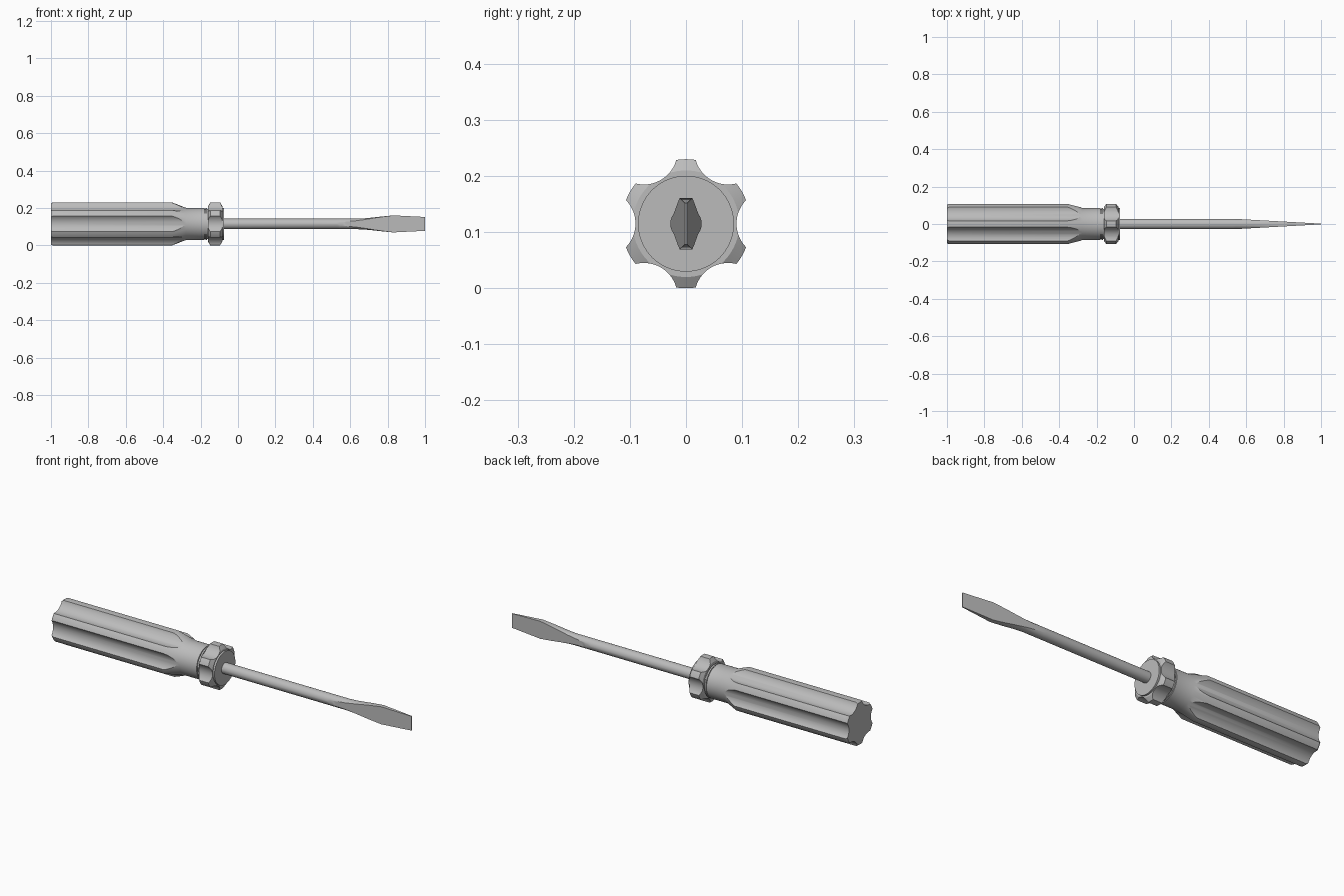
import bpy, bmesh, math

if "Cube" in bpy.data.objects:
    bpy.data.objects.remove(bpy.data.objects["Cube"])

AXIS_Z = 0.115      # height of the tool's long axis
SEG = 72

grey = bpy.data.materials.new("plain_grey")
grey.diffuse_color = (0.5, 0.5, 0.5, 1)
grey.use_nodes = True
grey.node_tree.nodes["Principled BSDF"].inputs["Base Color"].default_value = grey.diffuse_color


def loft(name, rings):
    """Skin a list of equal-length rings of points and cap both ends."""
    bm = bmesh.new()
    loops = [[bm.verts.new(p) for p in ring] for ring in rings]
    n = len(loops[0])
    for a, b in zip(loops, loops[1:]):
        for i in range(n):
            j = (i + 1) % n
            bm.faces.new((a[i], a[j], b[j], b[i]))
    bm.faces.new(loops[0])
    bm.faces.new(loops[-1])
    bmesh.ops.recalc_face_normals(bm, faces=bm.faces)
    mesh = bpy.data.meshes.new(name)
    bm.to_mesh(mesh)
    bm.free()
    obj = bpy.data.objects.new(name, mesh)
    bpy.context.collection.objects.link(obj)
    mesh.materials.append(grey)
    return obj


def turned(name, profile, cy=0.0, cz=AXIS_Z, seg=SEG):
    """Revolve (x, radius) pairs about a line parallel to x."""
    return loft(name, [[(x, cy + r * math.cos(2 * math.pi * i / seg),
                         cz + r * math.sin(2 * math.pi * i / seg))
                        for i in range(seg)] for x, r in profile])


def activate(obj):
    bpy.ops.object.select_all(action='DESELECT')
    obj.select_set(True)
    bpy.context.view_layer.objects.active = obj


def smooth(obj):
    activate(obj)
    bpy.ops.object.shade_smooth_by_angle(angle=math.radians(25))


def cut_flutes(obj, x0, x1):
    """Cut six round grooves along the part."""
    for k in range(6):
        a = k * math.pi / 3
        cutter = turned("flute_cutter", [(x0, 0.06), (x1, 0.06)],
                        0.15 * math.cos(a), AXIS_Z + 0.15 * math.sin(a), 64)
        cutter.hide_render = True
        activate(obj)
        mod = obj.modifiers.new("flute", 'BOOLEAN')
        mod.operation, mod.solver, mod.object = 'DIFFERENCE', 'EXACT', cutter
        bpy.ops.object.modifier_apply(modifier=mod.name)
        bpy.data.objects.remove(cutter)


# Fluted handle with tapered shoulder and round neck
handle = turned("handle", [(-1, 0.109), (-0.99, 0.115), (-0.353, 0.115),
                           (-0.278, 0.086), (-0.178, 0.086)])
cut_flutes(handle, -1.1, -0.2)
smooth(handle)

# Thin grooved ring between neck and collar
smooth(turned("neck_ring", [(-0.18, 0.08), (-0.174, 0.08), (-0.174, 0.086),
                            (-0.166, 0.086), (-0.166, 0.08), (-0.158, 0.08)]))

# Lobed collar with bevelled rims
collar = turned("collar", [(-0.16, 0.095), (-0.148, 0.115),
                           (-0.096, 0.115), (-0.084, 0.095)])
cut_flutes(collar, -0.2, -0.04)
smooth(collar)

# Round disc at the front of the collar
smooth(turned("collar_disc", [(-0.09, 0.0855), (-0.075, 0.0855)]))


# Shaft: round rod whose sides are ground to a wedge while the tip flares
R, ARC = 0.028, 16


def shaft_ring(x, half_height):
    t = min(R, R + (0.002 - R) * (x - 0.53) / 0.47)
    s = min(1, max(0, (x - 0.63) / 0.20))
    a = math.acos(t / R)
    half = []
    for i in range(ARC + 1):
        phi = a + (math.pi - 2 * a) * i / ARC
        # tiny lift keeps the two halves apart where the rod is round
        z = max(0.0006, half_height * ((1 - s) * math.sin(phi) + s))
        half.append((R * math.cos(phi), z))
    ring = half + [(-y, -z) for y, z in half]
    return [(x, y, AXIS_Z + z) for y, z in ring]


stations = [(-0.08, 0.028), (0.53, 0.028), (0.545, 0.028), (0.56, 0.028),
            (0.58, 0.028), (0.60, 0.028), (0.63, 0.028), (0.67, 0.0295),
            (0.71, 0.033), (0.76, 0.0385), (0.83, 0.0455), (1.0, 0.037)]
smooth(loft("shaft_and_blade", [shaft_ring(x, h) for x, h in stations]))
